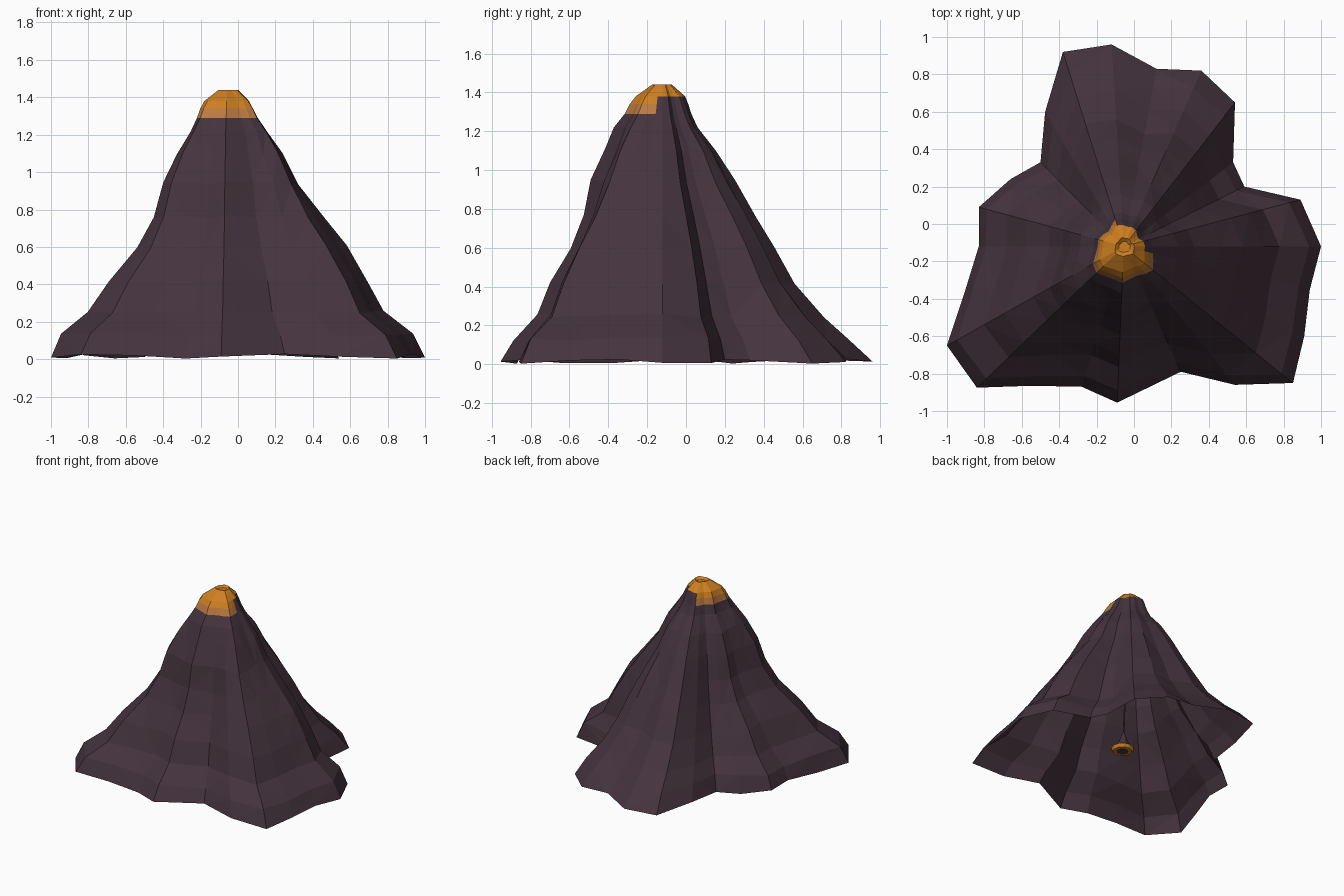
import bpy, bmesh, math, random
from mathutils import Vector

random.seed(4)
if "Cube" in bpy.data.objects:
    bpy.data.objects.remove(bpy.data.objects["Cube"])


def material(name, rgb):
    m = bpy.data.materials.new(name)
    m.use_nodes = True
    m.diffuse_color = (*rgb, 1)
    m.node_tree.nodes["Principled BSDF"].inputs["Base Color"].default_value = (*rgb, 1)
    return m


PAINTS = [material("dark_rock", (0.058, 0.033, 0.047)),
          material("orange_lava", (0.62, 0.215, 0.015)),
          material("cooling_lava", (0.5, 0.195, 0.055))]
ROCK, LAVA, COOLING = range(3)


def finish(bm, name):
    mesh = bpy.data.meshes.new(name)
    bm.to_mesh(mesh)
    bm.free()
    for paint in PAINTS:
        mesh.materials.append(paint)
    ob = bpy.data.objects.new(name, mesh)
    bpy.context.collection.objects.link(ob)


# Lobed foot of the mountain, clockwise from the back
FOOT = [(-.12, .96), (.12, .83), (.36, .82), (.54, .65), (.53, .33), (.59, .2),
        (.89, .13), (1, -.12), (.94, -.35), (.91, -.6), (.85, -.85), (.54, -.86),
        (.25, -.79), (-.09, -.955), (-.28, -.87), (-.55, -.865), (-.84, -.875),
        (-1, -.65), (-.91, -.38), (-.83, -.12), (-.83, .09), (-.66, .24),
        (-.5, .33), (-.475, .6), (-.38, .92)]
APEX = Vector((-.055, -.12))

# Height, then the share of the foot radius left on the +x, +y, -x and -y slopes
LEVELS = [(.015, 1, 1, 1, 1), (.13, .94, .89, .95, .92), (.25, .79, .77, .8, .77),
          (.42, .71, .63, .67, .69), (.6, .605, .535, .5, .56),
          (.76, .495, .45, .405, .476), (.94, .36, .35, .35, .43),
          (1.1, .28, .26, .28, .34), (1.22, .2, .17, .19, .285),
          (1.29, .155, .14, .165, .22), (1.34, .13, .125, .15, .19),
          (1.38, .11, .11, .13, .155), (1.44, .055, .045, .05, .06)]
TOP = LEVELS[-1][0]


def level_ring(level):
    """Foot outline drawn in along straight rays to the apex."""
    z, east, north, west, south = level
    ring = []
    for i, p in enumerate(FOOT):
        ray = Vector(p) - APEX
        way = ray.normalized()
        across = east if way.x > 0 else west
        along = north if way.y > 0 else south
        share = across * way.x ** 2 + along * way.y ** 2
        ray = ray.lerp(way, .4 * (z / TOP) ** 2) * share
        lift = 0
        if z < .1:
            lift = .012 * math.sin(i * 1.7)
        elif z < 1.2:
            lift = random.uniform(-.01, .01)
        ring.append(Vector((APEX.x + ray.x, APEX.y + ray.y, z + lift)))
    return ring


def bridge(bm, low, high):
    n = len(low)
    for i in range(n):
        j = (i + 1) % n
        bm.faces.new((low[i], high[i], high[j], low[j]))


# Mountain shell, open below
bm = bmesh.new()
rings = [[bm.verts.new(p) for p in level_ring(level)] for level in LEVELS]
for low, high in zip(rings, rings[1:]):
    bridge(bm, low, high)

# Shallow crater dip inside the rim
rim = rings[-1]
mid = sum((v.co for v in rim), Vector()) / len(rim)
floor = [bm.verts.new(mid.lerp(v.co, .6) - Vector((0, 0, .015))) for v in rim]
bridge(bm, rim, floor)
bm.faces.new(list(reversed(floor)))

# Lava cap runs lower on the front and one back corner, with a paler lower band
for f in bm.faces:
    c = f.calc_center_median()
    edge = 1.29 if c.y < -.16 or c.x < -.1 else 1.38
    if c.z > edge:
        f.material_index = LAVA if c.z > 1.34 else COOLING
bmesh.ops.triangulate(bm, faces=bm.faces[:])
finish(bm, "mountain")

# Thin shaft below the crater, flaring towards the foot
foot = mid + Vector((.045, -.02, 0))
bm = bmesh.new()
turned = []
for radius, z in [(.07, .13), (.035, .19), (.006, .27), (.006, 1.4)]:
    centre = foot.lerp(mid, z / TOP)
    turned.append([bm.verts.new((centre.x + radius * math.cos(-a * math.tau / 10),
                                 centre.y + radius * math.sin(-a * math.tau / 10), z))
                   for a in range(10)])
for low, high in zip(turned, turned[1:]):
    bridge(bm, low, high)
finish(bm, "lava_shaft")

# Molten pool at the bottom of the shaft, with a dark crust in the middle
bm = bmesh.new()
bmesh.ops.create_cone(bm, cap_ends=True, segments=12, radius1=.07, radius2=.085, depth=.025)
bmesh.ops.translate(bm, verts=bm.verts[:], vec=(foot.x, foot.y, .12))
bm.normal_update()
for f in bm.faces:
    f.material_index = LAVA
base = [f for f in bm.faces if f.normal.z < -.9]
bmesh.ops.inset_region(bm, faces=base, thickness=.025)
for f in base:
    f.material_index = ROCK
finish(bm, "lava_pool")
